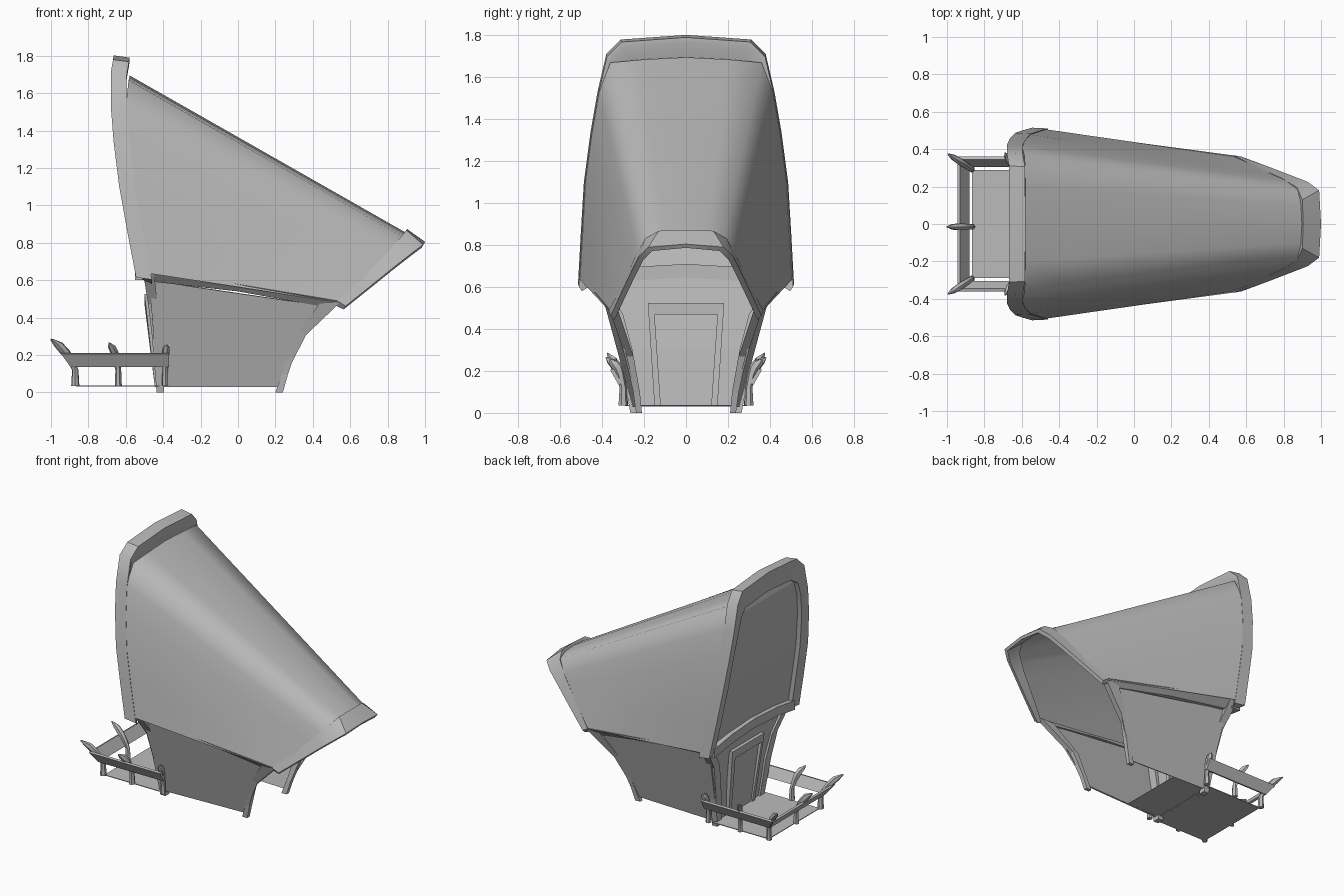
import bpy, bmesh, math
from mathutils import Vector

if "Cube" in bpy.data.objects:
    bpy.data.objects.remove(bpy.data.objects["Cube"])

# One mid-grey for the whole building
grey = bpy.data.materials.new("mid_grey")
grey.diffuse_color = (.5, .5, .5, 1)
grey.use_nodes = True
grey.node_tree.nodes["Principled BSDF"].inputs["Base Color"].default_value = grey.diffuse_color


def sweep(name, sections, ring=True, caps=(True, True), mirror=True, smooth=None, thick=0):
    """Skin a row of equal-length sections; optionally mirror across y."""
    bm = bmesh.new()
    rows = [[bm.verts.new(p) for p in s] for s in sections]
    n = len(sections[0])
    for a, b in zip(rows, rows[1:]):
        for i in range(n if ring else n - 1):
            j = (i + 1) % n
            bm.faces.new((a[i], a[j], b[j], b[i]))
    if ring:
        for use, row in zip(caps, (rows[0], rows[-1])):
            if use:
                bm.faces.new(row)
    bmesh.ops.recalc_face_normals(bm, faces=bm.faces)
    me = bpy.data.meshes.new(name)
    bm.to_mesh(me)
    bm.free()
    me.materials.append(grey)
    ob = bpy.data.objects.new(name, me)
    bpy.context.collection.objects.link(ob)
    if mirror:
        m = ob.modifiers.new("Mirror", 'MIRROR')
        m.use_axis = (False, True, False)
        m.merge_threshold = 0.002
    if thick:
        s = ob.modifiers.new("Thickness", 'SOLIDIFY')
        s.thickness = thick
        s.offset = 0
    if smooth:
        bpy.ops.object.select_all(action='DESELECT')
        bpy.context.view_layer.objects.active = ob
        ob.select_set(True)
        bpy.ops.object.shade_smooth_by_angle(angle=math.radians(smooth))
    return ob


def box_section(x, y, z):
    return [(x[0], y[0], z), (x[1], y[0], z), (x[1], y[1], z), (x[0], y[1], z)]


# Roof shell: tall rear profile lofted to the low front profile
rear = [(-.50, .51, .64), (-.55, .497, .88), (-.57, .48, 1.12), (-.595, .45, 1.34),
        (-.60, .415, 1.53), (-.585, .36, 1.67), (-.58, .2, 1.685), (-.58, 0, 1.695)]
front = [(.545, .36, .48), (.61, .33, .55), (.68, .297, .62), (.75, .262, .69),
         (.82, .23, .765), (.885, .18, .83), (.90, .10, .845), (.905, 0, .85)]
steps = [[Vector(b).lerp(Vector(a), t / 6) for a, b in zip(rear, front)] for t in range(7)]
shell = sweep("roof_shell", steps, ring=False, smooth=60)
# Turn the open shell outward
if sum(p.normal.y + p.normal.z for p in shell.data.polygons) < 0:
    shell.data.flip_normals()

# Tall rear arch frame (section following the rear profile)
outer = [(-.545, .515, .615), (-.59, .502, .85), (-.635, .487, 1.1), (-.665, .455, 1.34),
         (-.68, .422, 1.53), (-.68, .38, 1.71), (-.668, .31, 1.78), (-.665, 0, 1.802)]
inner = [(.44, .615), (.425, .85), (.41, 1.1), (.385, 1.34),
         (.355, 1.5), (.32, 1.6), (.26, 1.64), (0, 1.66)]
arch = []
for (x, y, z), (iy, iz) in zip(outer, inner):
    arch.append([(x, y, z), (x + .085, y * .992, z - .012), (x + .085, y * .965, z - .035),
                 (x + .045, iy, iz), (x + .01, iy, iz)])
sweep("rear_arch_frame", arch, caps=(True, False), smooth=35)

# Recessed gable panel filling the rear arch
sweep("rear_gable_panel",
      [[(o[0] + .043, i[0], i[1]) for o, i in zip(outer, inner)],
       [(o[0] + .043, 0, i[1]) for o, i in zip(outer, inner)]], ring=False)

# Curved beam under the gable
sweep("rear_beam", [
    [(-.55, y, z), (-.55, y, z + .065), (-.48, y, z + .065), (-.48, y, z)]
    for y, z in ((.46, .60), (.26, .63), (0, .645))], caps=(True, False))

# Small front arch frame
back_edge = [(.53, .368, .49), (.66, .302, .61), (.79, .245, .74),
             (.872, .195, .832), (.90, .13, .868), (.905, 0, .873)]
front_edge = [(.575, .36, .462), (.71, .31, .57), (.84, .26, .675),
              (.93, .225, .745), (.99, .18, .79), (1.0, 0, .805)]
lip = []
for a, b in zip(back_edge, front_edge):
    dy = .02 if a[1] else 0
    lip.append([a, b, (b[0] - .01, b[1] - dy, b[2] - .018), (a[0] - .01, a[1] - dy, a[2] - .025)])
sweep("front_arch_frame", lip, caps=(True, False), smooth=40)

# Leaning side walls
sweep("side_wall", [
    [(-.43, .25, .03), (.22, .225, .03)],
    [(-.475, .405, .60), (.445, .338, .465)]], ring=False, thick=.01)

# Eave beam between wall and roof
sweep("eave_beam", [
    [(-.51, .495, .67), (-.44, .43, .59), (-.44, .39, .59), (-.50, .44, .67)],
    [(.02, .435, .575), (.0, .39, .54), (.0, .355, .54), (.02, .39, .575)],
    [(.545, .365, .488), (.43, .35, .463), (.43, .32, .463), (.545, .34, .488)]])

# Corner posts
sweep("front_post", [box_section(*s) for s in (
    ((.20, .24), (.21, .238), 0), ((.235, .268), (.22, .252), .1),
    ((.28, .325), (.25, .29), .27), ((.44, .545), (.32, .36), .48))])
sweep("rear_post", [box_section(*s) for s in (
    ((-.435, -.395), (.215, .265), 0), ((-.46, -.415), (.255, .32), .3),
    ((-.48, -.43), (.30, .362), .47), ((-.51, -.45), (.42, .485), .655))])

# Rear wall and doorway
sweep("rear_wall", [[(-.42, .25, .03), (-.42, 0, .03)], [(-.44, .305, .3), (-.44, 0, .3)],
                    [(-.46, .345, .46), (-.46, 0, .46)], [(-.49, .44, .66), (-.49, 0, .66)]],
      ring=False, thick=.01)


def door_point(y_out, y_in, z_out, z_in, x0, x1):
    return [(x0, y_out, z_out), (x1, y_out, z_out), (x1, y_in, z_in), (x0, y_in, z_in)]


sweep("door_frame", [door_point(.15, .12, .03, .03, -.445, -.405),
                     door_point(.182, .15, .525, .47, -.50, -.44),
                     door_point(0, 0, .525, .47, -.50, -.44)], caps=(True, False))
sweep("door_leaf", [[(-.43, .125, .03), (-.43, 0, .03)], [(-.475, .155, .48), (-.475, 0, .48)]],
      ring=False, thick=.008)

# Floors
sweep("porch_floor", [box_section((-.865, -.42), (-.29, .29), z) for z in (.033, .038)], mirror=False)
sweep("inner_floor", [box_section((-.42, -.15), (-.24, .24), z) for z in (.033, .038)], mirror=False)

# Porch rails, leaning outward
sweep("porch_side_rail", [[(x0, .305, .14), (x1, .345, .21), (x1, .362, .205), (x0, .322, .135)]
                          for x0, x1 in ((-.37, -.37), (-.89, -.94))])
sweep("porch_end_rail", [[(-.88, y0, .14), (-.93, y1, .21), (-.945, y1, .205), (-.895, y0, .135)]
                         for y0, y1 in ((.315, .355), (0, 0))], caps=(True, False))


# Porch posts topped with curved horns
def horn_post(name, x, y, dx, dy, tip, mirror=True):
    side = Vector((-dy, dx, 0)).normalized()
    out = Vector((dx, dy, 0)).normalized()
    shape = ((0, .035, .022, .018), (0, .12, .017, .015), (.22, .18, .02, .018),
             (.42, .215, .026, .02), (.7, .215 + (tip - .215) * .6, .022, .018), (1, tip, .004, .003))
    rings = []
    for t, z, r, w in shape:
        c = Vector((x + dx * t, y + dy * t, z))
        tilt = Vector((0, 0, -.6 * t))
        rings.append([c + (out + tilt) * r * math.cos(a) + side * w * math.sin(a)
                      for a in (k * math.pi / 3 for k in range(6))])
    sweep(name, rings, mirror=mirror, smooth=40)


horn_post("corner_horn_post", -.87, .295, -.125, .08, .285)
horn_post("side_horn_post", -.64, .295, -.05, .085, .265)
horn_post("wall_horn_post", -.39, .30, .01, .06, .255)
horn_post("end_horn_post", -.87, -.015, -.13, 0, .285, mirror=False)
